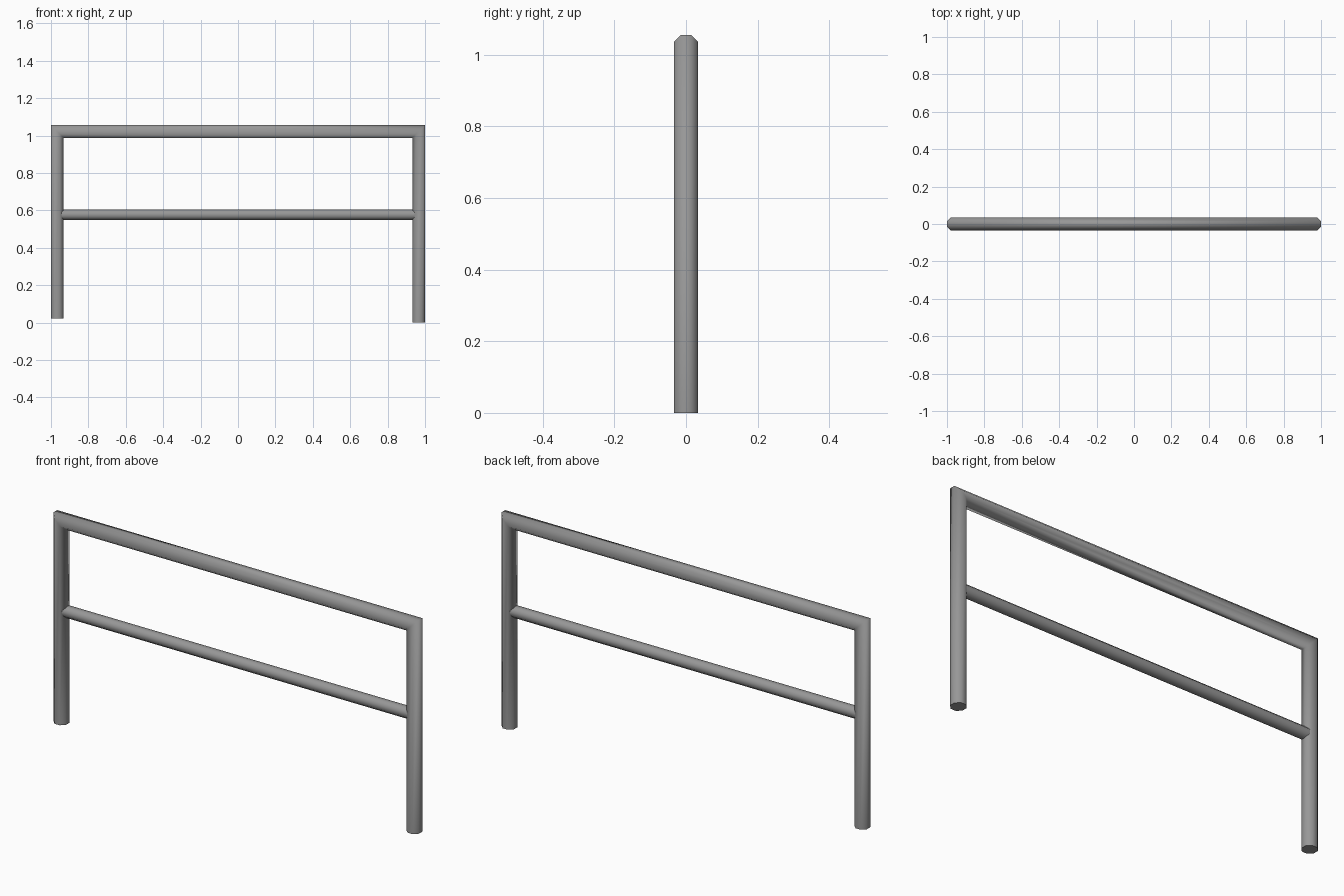
import bpy, bmesh, math

if "Cube" in bpy.data.objects:
    bpy.data.objects.remove(bpy.data.objects["Cube"])

SIDES = 8

steel = bpy.data.materials.new("dark_grey_metal")
steel.diffuse_color = (0.31, 0.31, 0.31, 1)
steel.use_nodes = True
steel.node_tree.nodes["Principled BSDF"].inputs["Base Color"].default_value = steel.diffuse_color


def octagon(apothem):
    """Octagon profile with flats facing the axes."""
    r = apothem / math.cos(math.pi / SIDES)
    angles = [(i + 0.5) * 2 * math.pi / SIDES for i in range(SIDES)]
    return [(r * math.cos(t), r * math.sin(t)) for t in angles]


def tube(name, rings):
    """Skin a list of matching rings, cap both ends and smooth the sides."""
    bm = bmesh.new()
    loops = [[bm.verts.new(p) for p in ring] for ring in rings]
    for a, b in zip(loops, loops[1:]):
        for i in range(SIDES):
            j = (i + 1) % SIDES
            bm.faces.new((a[i], a[j], b[j], b[i]))
    bm.faces.new(loops[0])
    bm.faces.new(loops[-1])
    bmesh.ops.recalc_face_normals(bm, faces=bm.faces)
    mesh = bpy.data.meshes.new(name)
    bm.to_mesh(mesh)
    bm.free()
    mesh.materials.append(steel)
    obj = bpy.data.objects.new(name, mesh)
    bpy.context.collection.objects.link(obj)
    bpy.ops.object.select_all(action='DESELECT')
    obj.select_set(True)
    bpy.context.view_layer.objects.active = obj
    bpy.ops.object.shade_smooth_by_angle(angle=math.radians(65))
    return obj


# Posts and top rail: one tube with mitred corners, left foot slightly shorter
X, TOP = 0.966, 1.022
frame = octagon(0.034)
tube("rail_frame", [
    [(-X + a, y, 0.022) for a, y in frame],
    [(-X + a, y, TOP - a) for a, y in frame],
    [(X - a, y, TOP - a) for a, y in frame],
    [(X - a, y, 0.0) for a, y in frame],
])

# Thinner middle rail, ends buried in the posts
bar = octagon(0.027)
tube("middle_rail", [[(x, y, 0.577 + a) for a, y in bar] for x in (-0.96, 0.96)])
